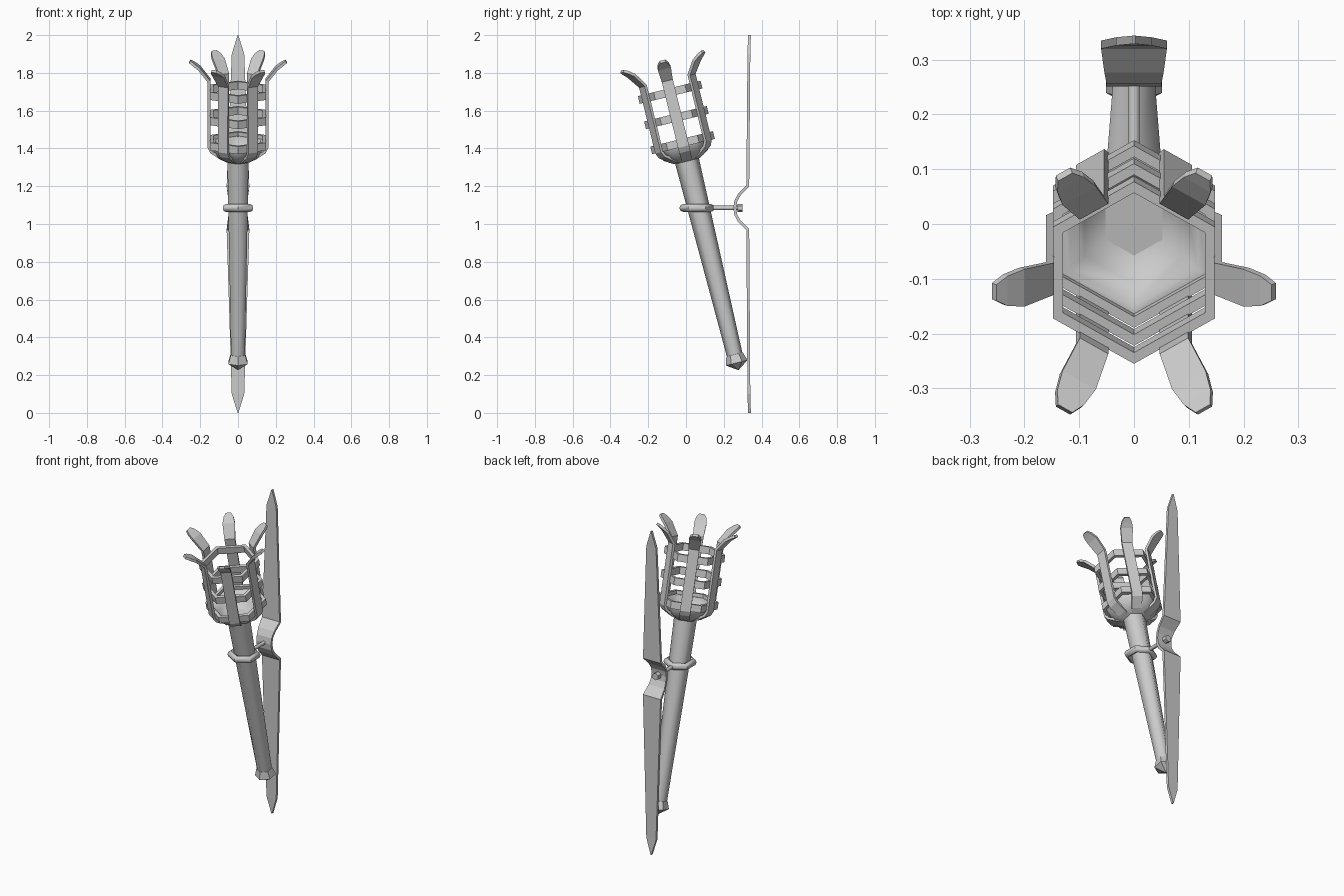
import bpy, bmesh
from math import pi, sin, cos, radians
from mathutils import Matrix, Vector

if "Cube" in bpy.data.objects:
    bpy.data.objects.remove(bpy.data.objects["Cube"])

# Leaning torch frame: local z runs along the handle
TORCH = Matrix.Translation((0, 0.268, 0.265)) @ Matrix.Rotation(radians(13.8), 4, 'X')


def make(name, verts, faces, matrix=Matrix(), smooth=None):
    me = bpy.data.meshes.new(name)
    me.from_pydata(verts, [], faces)
    bm = bmesh.new()
    bm.from_mesh(me)
    bmesh.ops.remove_doubles(bm, verts=bm.verts, dist=1e-5)
    bmesh.ops.recalc_face_normals(bm, faces=bm.faces)
    bm.to_mesh(me)
    bm.free()
    me.transform(matrix)
    ob = bpy.data.objects.new(name, me)
    bpy.context.collection.objects.link(ob)
    if smooth:
        bpy.ops.object.select_all(action='DESELECT')
        ob.select_set(True)
        bpy.context.view_layer.objects.active = ob
        bpy.ops.object.shade_smooth_by_angle(angle=radians(smooth))
    return ob


def lathe(name, profile, matrix, smooth=None, closed=False, n=6):
    """Spin (radius, height) points into an n-sided solid with corners on +-y."""
    verts = [(r * cos(pi / 2 + 2 * pi * k / n), r * sin(pi / 2 + 2 * pi * k / n), h)
             for r, h in profile for k in range(n)]
    rows = len(profile)
    faces = []
    for i in range(rows if closed else rows - 1):
        j = (i + 1) % rows
        for k in range(n):
            l = (k + 1) % n
            faces.append((i * n + k, i * n + l, j * n + l, j * n + k))
    return make(name, verts, faces, matrix, smooth)


def ribbon(name, path, thick, matrix):
    """Flat bar following (out, up, half_width) points, width along local y."""
    verts, faces = [], []
    for o, u, w in path:
        verts += [(o, -w, u), (o, w, u)]
    for i in range(len(path) - 1):
        a = 2 * i
        faces.append((a, a + 1, a + 3, a + 2))
    ob = make(name, verts, faces, matrix)
    mod = ob.modifiers.new("thickness", 'SOLIDIFY')
    mod.thickness = thick
    mod.offset = 0
    mod.use_even_offset = True
    return ob


# Tapered handle and pommel
lathe("handle", [(0, 0.02), (0.042, 0.03), (0.065, 1.12), (0, 1.12)], TORCH, 65)
lathe("pommel", [(0, -0.04), (0.059, 0), (0.045, 0.045), (0, 0.05)], TORCH, 35)

# Bowl at the bottom of the basket
lathe("bowl", [(0, 1.095), (0.07, 1.10), (0.12, 1.13), (0.15, 1.18), (0.15, 1.20),
               (0.135, 1.20), (0.105, 1.15), (0.06, 1.12), (0, 1.115)], TORCH, 65)

# Three hexagonal basket bands
for i, t in enumerate((1.20, 1.337, 1.475)):
    lathe(f"basket_band_{i + 1}", [(0.15, t - 0.021), (0.171, t - 0.021),
                                   (0.171, t + 0.021), (0.15, t + 0.021)], TORCH, closed=True)

# Six upright straps with flared tips
strap = [(0.05, 1.105, 0.025), (0.085, 1.118, 0.028), (0.14, 1.155, 0.03), (0.153, 1.18, 0.03),
         (0.153, 1.54, 0.03), (0.205, 1.607, 0.035), (0.235, 1.63, 0.028), (0.255, 1.643, 0.015)]
for k in range(6):
    ribbon(f"basket_strap_{k + 1}", strap, 0.015,
           TORCH @ Matrix.Rotation(k * pi / 3, 4, 'Z'))

# Level collar round the handle
tube = [(0.073 + 0.02 * cos(a * pi / 4), 0.021 * sin(a * pi / 4)) for a in range(8)]
lathe("collar", tube, Matrix.Translation((0, 0.058, 1.085)), 50, closed=True)

# Rod to the wall plate, and its bolt head
TO_BACK = Matrix.Translation((0, 0, 1.085)) @ Matrix.Rotation(-pi / 2, 4, 'X')
lathe("support_rod", [(0, 0.13), (0.012, 0.13), (0.012, 0.28), (0, 0.28)], TO_BACK, 65)
lathe("bolt_head", [(0, 0.272), (0.022, 0.272), (0.022, 0.30), (0, 0.30)], TO_BACK)

# Wall plate: long pointed bar with a bump at the middle
plate = [(0.336, 0.0, 0.002), (0.333, 0.1, 0.033), (0.327, 0.97, 0.06), (0.282, 1.015, 0.054),
         (0.263, 1.05, 0.05), (0.258, 1.085, 0.05), (0.263, 1.12, 0.05), (0.282, 1.155, 0.054),
         (0.327, 1.20, 0.06), (0.333, 1.9, 0.033), (0.336, 2.0, 0.002)]
ribbon("wall_plate", plate, 0.015, Matrix.Rotation(pi / 2, 4, 'Z'))
